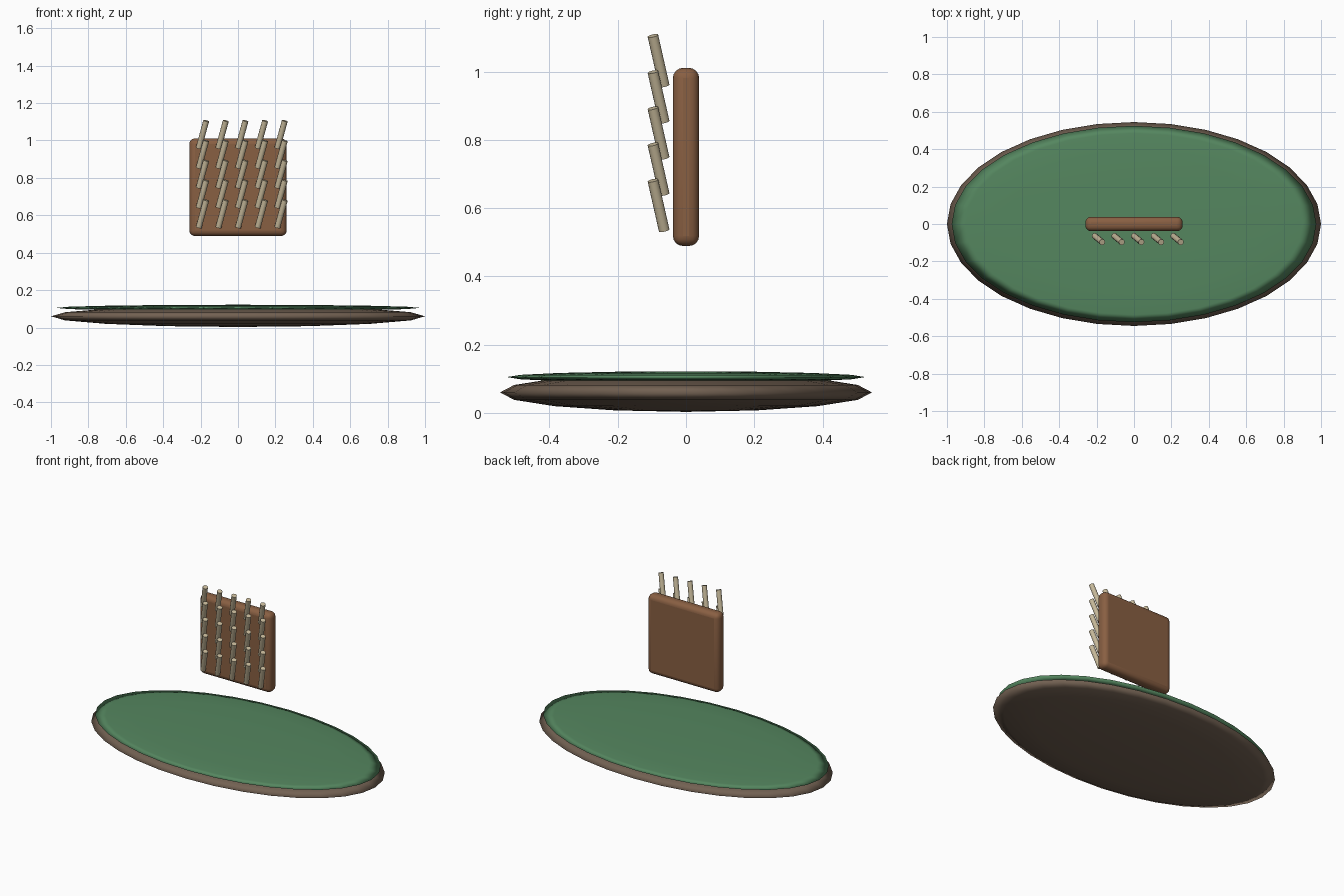
import bpy
import math
from mathutils import Vector

if "Cube" in bpy.data.objects:
    bpy.data.objects.remove(bpy.data.objects["Cube"])


def material(name, rgb):
    m = bpy.data.materials.new(name)
    m.diffuse_color = (*rgb, 1)
    m.use_nodes = True
    m.node_tree.nodes["Principled BSDF"].inputs["Base Color"].default_value = m.diffuse_color
    return m


def finish(name, mat, angle=40):
    ob = bpy.context.object
    ob.name = name
    ob.data.materials.append(mat)
    bpy.ops.object.shade_smooth_by_angle(angle=math.radians(angle))
    return ob


def disc(name, z, size, mat):
    # flattened sphere
    bpy.ops.mesh.primitive_uv_sphere_add(segments=32, ring_count=8, radius=1, location=(0, 0, z))
    bpy.context.object.scale = size
    bpy.ops.object.transform_apply(location=False, rotation=False, scale=True)
    finish(name, mat, 180)


def rod(name, a, b, radius, mat):
    # cylinder between two points
    a, b = Vector(a), Vector(b)
    bpy.ops.mesh.primitive_cylinder_add(vertices=12, radius=radius, depth=(b - a).length,
                                        location=(a + b) / 2)
    bpy.context.object.rotation_euler = (b - a).to_track_quat('Z', 'Y').to_euler()
    finish(name, mat)


earth = material("earth", (0.17, 0.12, 0.085))
green = material("green", (0.09, 0.24, 0.115))
wood = material("wood", (0.25, 0.115, 0.055))
pale = material("pale", (0.56, 0.48, 0.32))

# Oval base and its green top
disc("base", 0.06, (1.0, 0.545, 0.057), earth)
disc("green_top", 0.105, (0.975, 0.525, 0.017), green)

# Floating rounded board
bpy.ops.mesh.primitive_cube_add(size=1, location=(0, 0, 0.75))
bpy.context.object.scale = (0.52, 0.077, 0.522)
bpy.ops.object.transform_apply(location=False, rotation=False, scale=True)
board = finish("board", wood)
bevel = board.modifiers.new("round_edges", 'BEVEL')
bevel.width = 0.03
bevel.segments = 4

# Grid of slanted pegs in front of the board
for row in range(5):
    for col in range(5):
        x = -0.21 + 0.105 * col
        z = 0.535 + 0.106 * row
        rod(f"peg_{row}_{col}", (x, -0.064, z), (x + 0.04, -0.097, z + 0.146), 0.016, pale)
